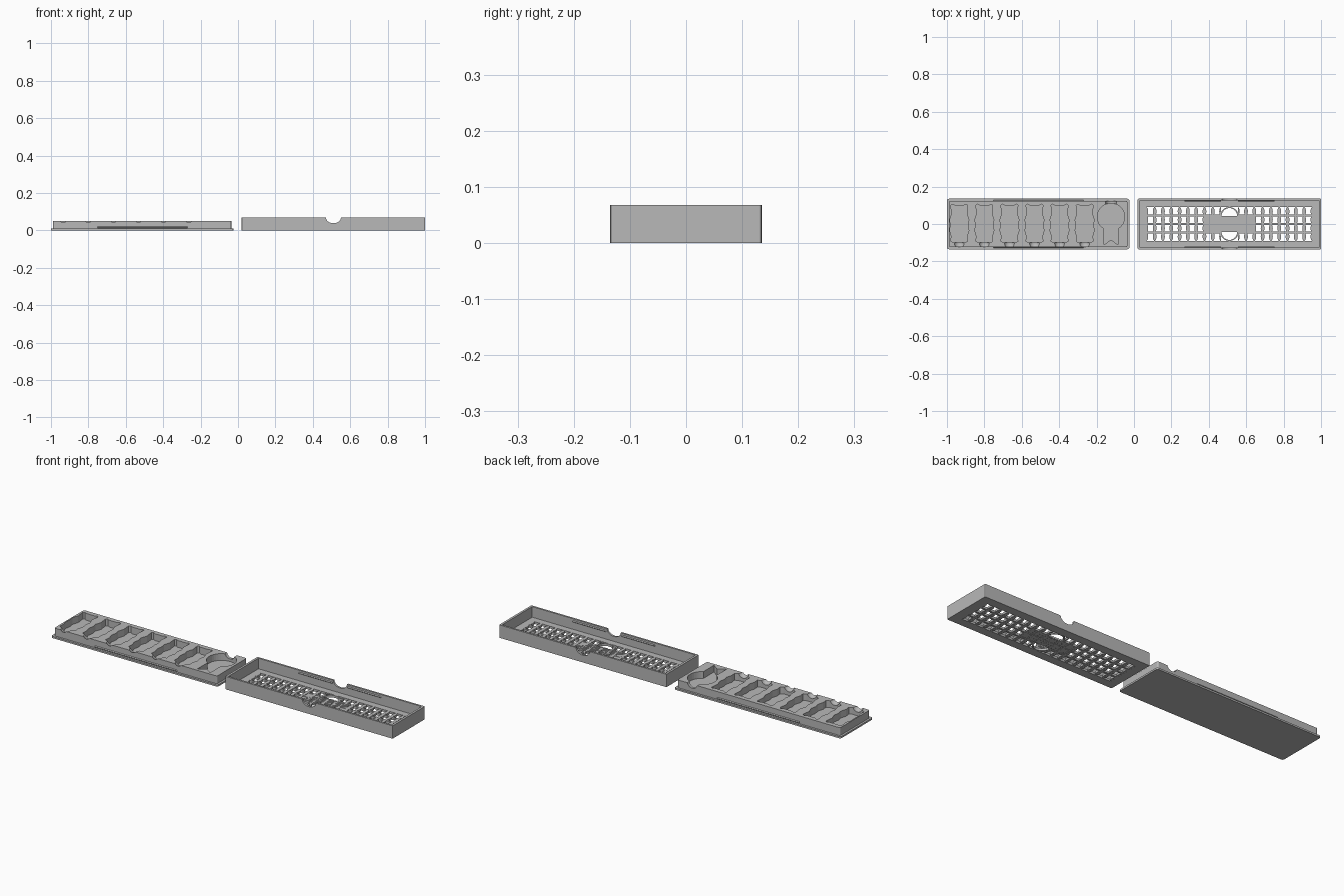
import bpy, bmesh
from math import sin, cos, pi
from mathutils import Matrix

cube = bpy.data.objects.get("Cube")
if cube:
    bpy.data.objects.remove(cube)

grey = bpy.data.materials.new("plain grey")
grey.use_nodes = True
COLOUR = (0.48, 0.48, 0.48, 1)
grey.diffuse_color = COLOUR
grey.node_tree.nodes["Principled BSDF"].inputs["Base Color"].default_value = COLOUR


def finish(name, bm):
    bmesh.ops.recalc_face_normals(bm, faces=bm.faces)
    mesh = bpy.data.meshes.new(name)
    bm.to_mesh(mesh)
    bm.free()
    mesh.materials.append(grey)
    ob = bpy.data.objects.new(name, mesh)
    bpy.context.collection.objects.link(ob)
    return ob


def add_prism(bm, pts, z0, z1):
    low = [bm.verts.new((x, y, z0)) for x, y in pts]
    face = bm.faces.new(low)
    ext = bmesh.ops.extrude_face_region(bm, geom=[face], use_keep_orig=True)
    for v in ext["geom"]:
        if isinstance(v, bmesh.types.BMVert):
            v.co.z = z1


def prism(name, pts, z0, z1):
    bm = bmesh.new()
    add_prism(bm, pts, z0, z1)
    return finish(name, bm)


def rect(x0, x1, y0, y1):
    return [(x0, y0), (x1, y0), (x1, y1), (x0, y1)]


def rounded(x0, x1, y0, y1, r, n=4):
    pts = []
    corners = [(x1 - r, y1 - r), (x0 + r, y1 - r), (x0 + r, y0 + r), (x1 - r, y0 + r)]
    for q, (cx, cy) in enumerate(corners):
        for i in range(n + 1):
            a = (q + i / n) * pi / 2
            pts.append((cx + r * cos(a), cy + r * sin(a)))
    return pts


def arc(cx, cy, rx, ry, a0, a1, n):
    return [(cx + rx * cos(a0 + (a1 - a0) * i / n), cy + ry * sin(a0 + (a1 - a0) * i / n))
            for i in range(n + 1)]


def ball(x, y, z, r):
    bm = bmesh.new()
    bmesh.ops.create_uvsphere(bm, u_segments=24, v_segments=12, radius=r,
                              matrix=Matrix.Translation((x, y, z)))
    return finish("scoop_cutter", bm)


def cut(ob, cutters):
    for c in cutters:
        mod = ob.modifiers.new("cut", "BOOLEAN")
        mod.operation, mod.solver, mod.object = "DIFFERENCE", "EXACT", c
    bpy.context.view_layer.update()
    mesh = bpy.data.meshes.new_from_object(ob.evaluated_get(bpy.context.evaluated_depsgraph_get()))
    ob.modifiers.clear()
    ob.data = mesh
    for c in cutters:
        bpy.data.objects.remove(c)


def ridge(name, x0, x1, y, z, out):
    # triangular snap bead along x, with its crest pointing along y by "out"
    bm = bmesh.new()
    ends = [[bm.verts.new((x, yy, zz)) for yy, zz in
             ((y, z - 0.005), (y + out, z), (y, z + 0.005))] for x in (x0, x1)]
    for e in ends:
        bm.faces.new(e)
    for i in range(3):
        j = (i + 1) % 3
        bm.faces.new((ends[0][i], ends[0][j], ends[1][j], ends[1][i]))
    return finish(name, bm)


# Tray: lip plate and raised body
prism("tray_base", rounded(-1, -0.025, -0.135, 0.135, 0.01), 0, 0.009)
body = prism("tray_body", rounded(-0.989, -0.036, -0.124, 0.124, 0.008), 0.008, 0.05)
FLOOR, ABOVE = 0.014, 0.08

# Six wavy pockets with finger scoops at the front
half = [(0.030, -0.100), (0.045, -0.092), (0.042, -0.065), (0.051, -0.035), (0.046, -0.005),
        (0.051, 0.022), (0.040, 0.055), (0.043, 0.078), (0.045, 0.100), (0.036, 0.106),
        (0.024, 0.099)]
cutters = []
for i in range(6):
    cx = -0.934 + 0.134 * i
    outline = [(cx + x, y) for x, y in half] + [(cx - x, y) for x, y in reversed(half)]
    cutters.append(prism("pocket_cutter", outline, FLOOR, ABOVE))
    cutters.append(ball(cx, -0.103, 0.062, 0.029))

# Rosette pocket with ribbon tails and a scoop at the back
rx = -0.123
tails = [(rx - 0.038, -0.112), (rx, -0.084), (rx + 0.038, -0.112)]
cutters.append(prism("rosette_cutter",
                     arc(rx, 0.038, 0.073, 0.073, -0.33 * pi, 1.33 * pi, 32) + tails,
                     FLOOR, ABOVE))
cutters.append(ball(rx, 0.115, 0.058, 0.031))
cut(body, cutters)

# Snap beads on the tray
for s, side in ((-1, "front"), (1, "back")):
    ridge("tray_bead_" + side, -0.75, -0.27, s * 0.123, 0.016, s * 0.005)

# Box: shell with open top and a thumb notch in both long walls
box = prism("box_shell", rounded(0.02, 1.0, -0.135, 0.135, 0.004, 2), 0, 0.068)
inner = prism("inner_cutter", rect(0.032, 0.988, -0.125, 0.125), 0.012, 0.1)
X0, X1, Y1 = 0.066, 0.954, 0.09
window = prism("window_cutter", rect(X0, X1, -Y1, Y1), -0.02, 0.05)
notch = prism("notch_cutter", arc(0.51, 0, 0.04, 0.03, 0, 2 * pi * 31 / 32, 31), -0.2, 0.2)
notch.data.transform(Matrix.Translation((0, 0, 0.068)) @ Matrix.Rotation(pi / 2, 4, "X"))
cut(box, [inner, window, notch])

# Snap beads inside the box, either side of the notch
for s, side in ((-1, "front"), (1, "back")):
    for a, b, end in ((0.27, 0.465, "right"), (0.555, 0.75, "left")):
        ridge("box_bead_" + side + "_" + end, a, b, s * 0.126, 0.054, -s * 0.005)

# Lattice: crossing bars with leaf-shaped links
bm = bmesh.new()
COLS, ROWS, TOP = 20, 4, 0.012
dx, dy = (X1 - X0) / COLS, 2 * Y1 / ROWS
for r in range(1, ROWS):
    y = -Y1 + r * dy
    add_prism(bm, rect(X0, X1, y - 0.005, y + 0.005), 0, TOP)
for c in range(COLS + 1):
    x = X0 + c * dx
    if 0 < c < COLS:
        add_prism(bm, rect(x - 0.003, x + 0.003, -Y1, Y1), 0, TOP)
    for r in range(ROWS):
        y = -Y1 + (r + 0.5) * dy
        add_prism(bm, arc(x, y, 0.010, dy / 2, 0, 2 * pi * 15 / 16, 15), 0.0005, TOP + 0.0005)
lattice = finish("lattice", bm)

# Round finger openings above and below the centre plate
holes = [prism("hole_cutter", arc(0.51, s * 0.042, 0.045, 0.045, 0, 2 * pi * 31 / 32, 31), -0.1, 0.1)
         for s in (-1, 1)]
bm = bmesh.new()
for part in (holes):
    bm.from_mesh(part.data)
boundary = [(m.co.x, m.co.y) for m in holes[0].data.vertices]
# Remove the lattice elements that lie in the openings
cells = bmesh.new()
cells.from_mesh(lattice.data)
bm.free()
for s in (-1, 1):
    for co, no in (((0.465, 0, 0), (1, 0, 0)), ((0.555, 0, 0), (1, 0, 0)),
                   ((0, s * 0.03, 0), (0, 1, 0))):
        bmesh.ops.bisect_plane(cells, geom=cells.verts[:] + cells.edges[:] + cells.faces[:],
                               plane_co=co, plane_no=no)
gone = [f for f in cells.faces if abs(f.calc_center_median().x - 0.51) < 0.0449
        and abs(f.calc_center_median().y) > 0.03]
bmesh.ops.delete(cells, geom=gone, context="FACES")
cells.to_mesh(lattice.data)
cells.free()
for h in holes:
    bpy.data.objects.remove(h)

# Rims of the openings
bm = bmesh.new()
for s in (-1, 1):
    outer = arc(0.51, s * 0.04, 0.050, 0.050, 0, s * pi, 20)
    inside = arc(0.51, s * 0.04, 0.042, 0.045, s * pi, 0, 20)
    add_prism(bm, outer + inside, 0, TOP)
finish("opening_rims", bm)

# Centre plate with diagonal ribs on both faces
px0, px1, py = 0.38, 0.65, 0.042
prism("centre_plate", rounded(px0, px1, -py, py, 0.012), 0.003, 0.010)
bm = bmesh.new()
for i in range(13):
    x = px0 + 0.004 + i * 0.0145
    add_prism(bm, [(x, -py), (x + 0.007, -py), (x + 0.007 + 2 * py, py), (x + 2 * py, py)],
              0, 0.013)
finish("centre_ribs", bm)
